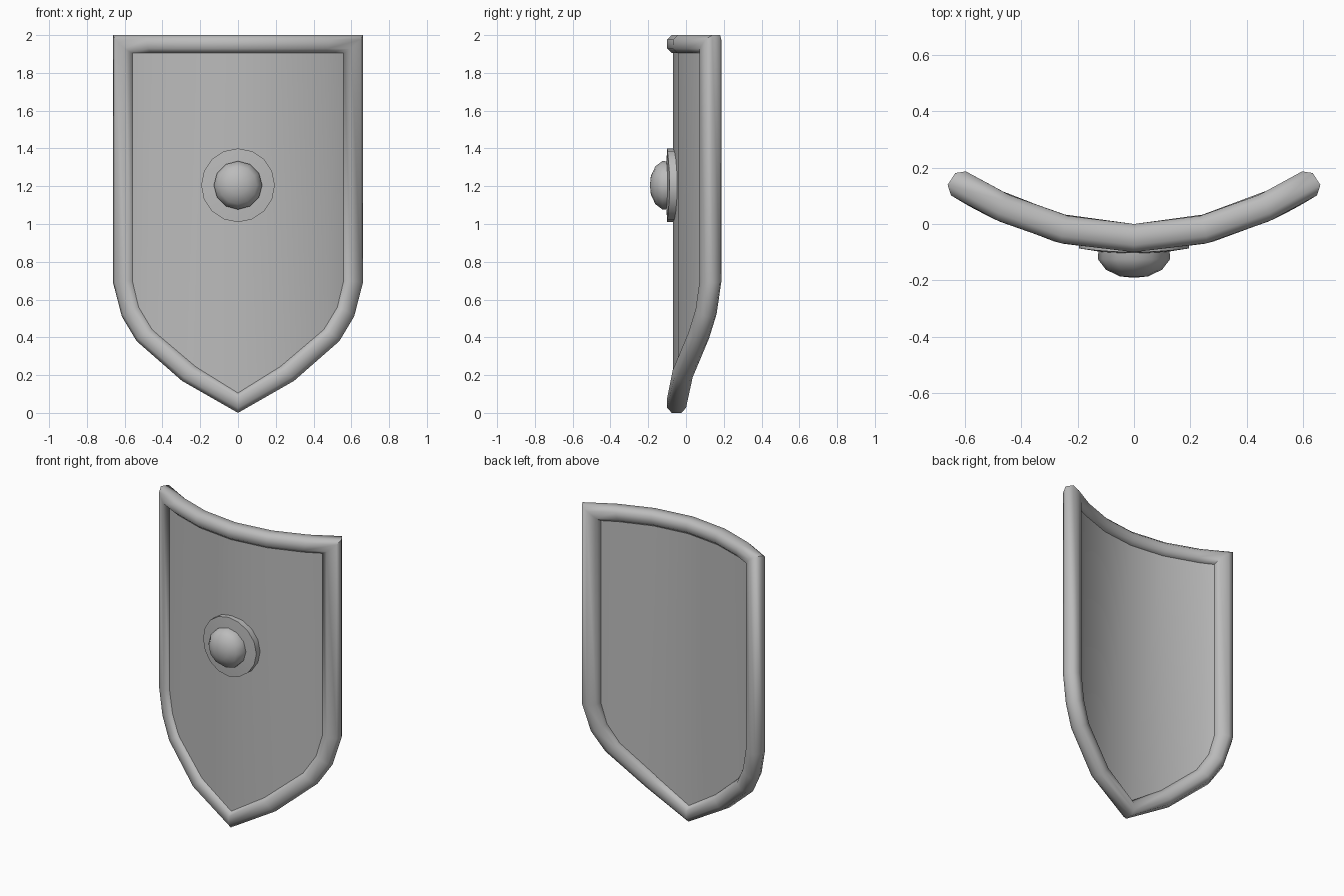
import bpy, bmesh, math
from mathutils import Vector

if "Cube" in bpy.data.objects:
    bpy.data.objects.remove(bpy.data.objects["Cube"])

steel = bpy.data.materials.new("grey_steel")
steel.use_nodes = True
GREY = (0.5, 0.5, 0.5, 1)
steel.diffuse_color = GREY
steel.node_tree.nodes["Principled BSDF"].inputs["Base Color"].default_value = GREY


def bend(x, z, t):
    """Place a point on the curved shield, pushed t towards the front."""
    n = Vector((x, -1, 0)).normalized()
    return Vector((x, -0.05 + 0.5 * x * x, z)) + n * t


def finish(name, bm, angle):
    bmesh.ops.remove_doubles(bm, verts=bm.verts, dist=1e-5)
    bmesh.ops.recalc_face_normals(bm, faces=bm.faces)
    mesh = bpy.data.meshes.new(name)
    bm.to_mesh(mesh)
    bm.free()
    obj = bpy.data.objects.new(name, mesh)
    bpy.context.collection.objects.link(obj)
    mesh.materials.append(steel)
    bpy.ops.object.select_all(action='DESELECT')
    obj.select_set(True)
    bpy.context.view_layer.objects.active = obj
    bpy.ops.object.shade_smooth_by_angle(angle=math.radians(angle))
    return obj


def skin(bm, rings, closed):
    """Quads between neighbouring rings of points."""
    rows = [[bm.verts.new(p) for p in ring] for ring in rings]
    pairs = list(zip(rows, rows[1:])) + ([(rows[-1], rows[0])] if closed else [])
    for a, b in pairs:
        for i in range(len(a)):
            j = (i + 1) % len(a)
            bm.faces.new((a[i], a[j], b[j], b[i]))
    return rows


# Half outline from the bottom tip up to the top centre: outer and inner edge
outer = [(0, 0), (.29, .17), (.525, .38), (.602, .51), (.648, .69),
         (.648, 2), (.47, 2), (.25, 2), (0, 2)]
inner = [(0, .105), (.22, .245), (.446, .44), (.517, .56), (.55, .7),
         (.55, 1.905), (.45, 1.905), (.24, 1.905), (0, 1.905)]
half = list(zip(outer, inner))
loop = half + [((-o[0], o[1]), (-i[0], i[1])) for o, i in half[-2:0:-1]]

# Rim with a chamfered section swept round the outline
section = [(0, .025), (.25, .05), (.75, .05), (1, .025),
           (1, -.025), (.75, -.05), (.25, -.05), (0, -.025)]
rings = []
for o, i in loop:
    o, i = Vector(o), Vector(i)
    rings.append([bend(*o.lerp(i, u), t) for u, t in section])
bm = bmesh.new()
skin(bm, rings, True)
finish("rim", bm, 60)

# Curved panel, its edge tucked into the rim
right = [Vector(i).lerp(Vector(o), .2) for o, i in half[:5]]
columns = [Vector((-p.x, p.y)) for p in right[:0:-1]] + right
bm = bmesh.new()
rings = [[bend(p.x, p.y, .02), bend(p.x, 1.92, .02),
          bend(p.x, 1.92, -.02), bend(p.x, p.y, -.02)] for p in columns]
rows = skin(bm, rings, False)
bm.faces.new(rows[0])
bm.faces.new(rows[-1])
finish("panel", bm, 40)


def turned(name, profile, sides, curve, angle):
    """Revolve (radius, y) points about the boss axis, following the panel curve."""
    bm = bmesh.new()
    rings = []
    for r, y in profile:
        ring = []
        for k in range(sides):
            a = math.tau * k / sides
            x = r * math.cos(a)
            ring.append((x, y + curve * x * x, 1.205 + r * math.sin(a)))
        rings.append(ring)
    rows = skin(bm, rings, False)
    bm.faces.new(rows[0])
    bm.faces.new(rows[-1])
    return finish(name, bm, angle)


# Boss plate and dome
turned("boss_plate", [(.1, -.05), (.195, -.06), (.195, -.1), (.1, -.105)], 16, .35, 40)
turned("boss_dome", [(.125, -.07), (.128, -.125), (.1, -.162), (.05, -.186), (.01, -.19)],
       12, 0, 60)
